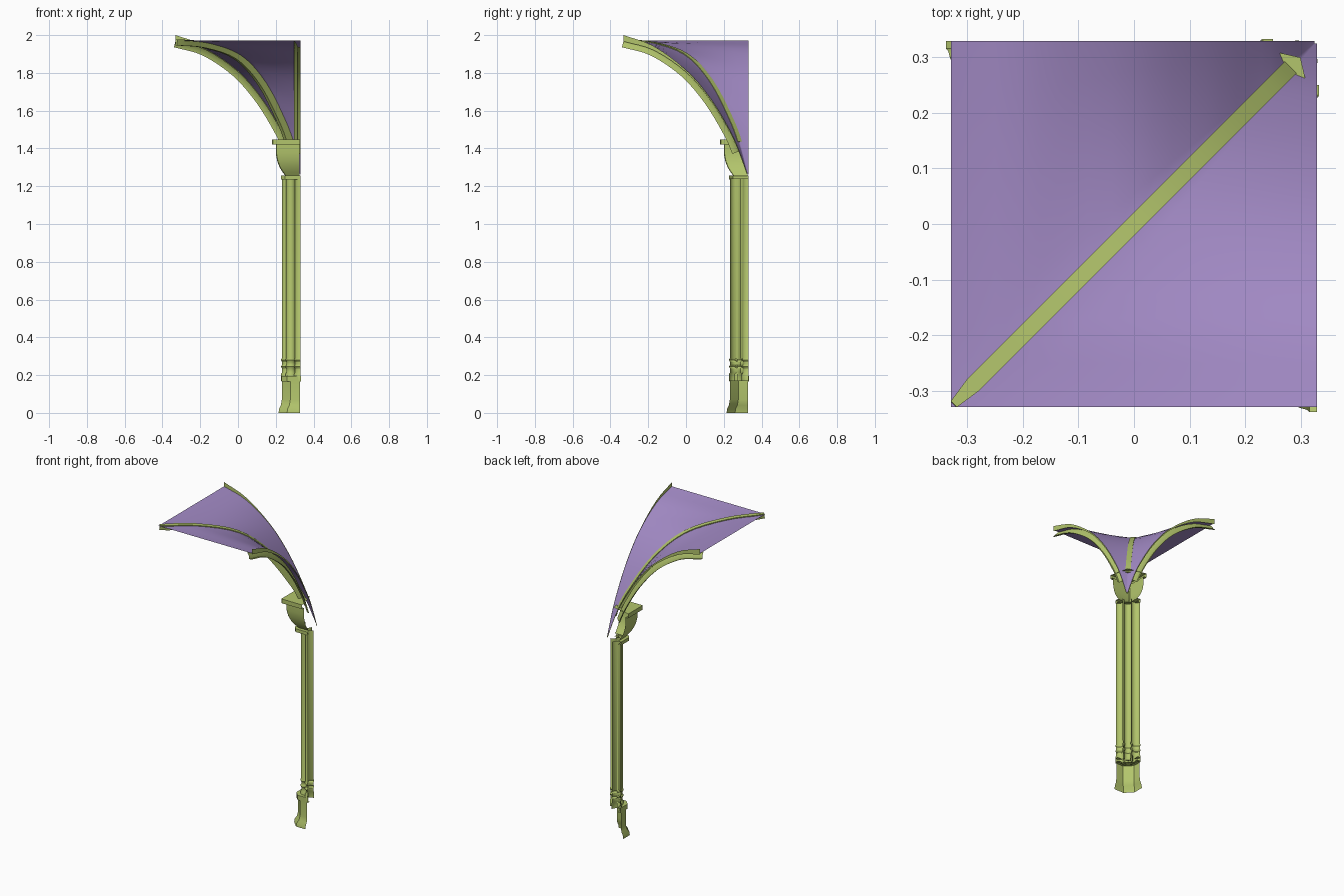
import bpy, bmesh, math
from mathutils import Vector

cube = bpy.data.objects.get("Cube")
if cube:
    bpy.data.objects.remove(cube, do_unlink=True)


def material(name, rgb):
    m = bpy.data.materials.new(name)
    m.use_nodes = True
    m.diffuse_color = (*rgb, 1)
    m.node_tree.nodes["Principled BSDF"].inputs["Base Color"].default_value = (*rgb, 1)
    return m


STONE = material("moss green stone", (0.45, 0.56, 0.15))
VAULT = material("lilac plaster", (0.37, 0.26, 0.57))


def loft(name, rings, mat, closed=False, angle=32):
    """Skin a list of equal-length point rings; closed rings get end caps."""
    bm = bmesh.new()
    rows = [[bm.verts.new(p) for p in ring] for ring in rings]
    n = len(rows[0])
    for a, b in zip(rows, rows[1:]):
        for i in range(n if closed else n - 1):
            j = (i + 1) % n
            bm.faces.new((a[i], a[j], b[j], b[i]))
    if closed:
        bm.faces.new(rows[0])
        bm.faces.new(rows[-1])
    bmesh.ops.recalc_face_normals(bm, faces=bm.faces)
    mesh = bpy.data.meshes.new(name)
    bm.to_mesh(mesh)
    bm.free()
    mesh.materials.append(mat)
    ob = bpy.data.objects.new(name, mesh)
    bpy.context.collection.objects.link(ob)
    bpy.ops.object.select_all(action='DESELECT')
    ob.select_set(True)
    bpy.context.view_layer.objects.active = ob
    bpy.ops.object.shade_smooth_by_angle(angle=math.radians(angle))
    return ob


def corner_shell(name, levels, outer, chamfer=0.004):
    """Two front faces of a square block, open at both wall planes; levels are (near edge, z)."""
    return loft(name, [[(outer, a, z), (a + chamfer, a, z), (a, a + chamfer, z), (a, outer, z)]
                       for a, z in levels], STONE)


def colonnette(name, x, y, radius, facing, spread, profile, sides=12):
    """Lathed part-round shaft; profile radii are multiples of the shaft radius."""
    angles = [math.radians(facing - spread + 2 * spread * k / sides) for k in range(sides + 1)]
    return loft(name, [[(x + f * radius * math.cos(t), y + f * radius * math.sin(t), z)
                        for t in angles] for f, z in profile], STONE)


def smooth_points(points, steps=4):
    """Catmull-Rom samples through the given points."""
    p = [Vector(q) for q in points]
    p = [2 * p[0] - p[1]] + p + [2 * p[-1] - p[-2]]
    out = []
    for a, b, c, d in zip(p, p[1:], p[2:], p[3:]):
        for k in range(steps):
            t = k / steps
            out.append(0.5 * (2 * b + (c - a) * t + (2 * a - 5 * b + 4 * c - d) * t ** 2
                              + (3 * b - a - 3 * c + d) * t ** 3))
    return out + [p[-2]]


# Plinth, rings and capital
corner_shell("plinth", [(0.215, 0), (0.217, 0.02), (0.227, 0.04), (0.232, 0.07), (0.232, 0.175),
                        (0.25, 0.175)], 0.327, 0.045)
corner_shell("base_ring", [(0.25, 0.165), (0.23, 0.165), (0.23, 0.195), (0.25, 0.195)],
             0.333, 0.03)
corner_shell("neck_ring", [(0.25, 1.235), (0.228, 1.235), (0.228, 1.256), (0.25, 1.256)],
             0.33, 0.02)
corner_shell("capital_bell", [(0.25, 1.255), (0.236, 1.275), (0.22, 1.3), (0.207, 1.335),
                              (0.2, 1.375), (0.2, 1.42)], 0.325)
corner_shell("abacus", [(0.2, 1.42), (0.18, 1.42), (0.18, 1.447)], 0.327)
loft("abacus_top", [[(0.18, 0.18, 1.447), (0.327, 0.18, 1.447)],
                    [(0.18, 0.327, 1.447), (0.3, 0.3, 1.447)]], STONE)

# Clustered shaft: three colonnettes on moulded feet
foot = [(1.15, 0.17), (1.15, 0.205), (0.95, 0.215), (0.95, 0.235), (1.17, 0.245),
        (0.95, 0.255), (0.95, 0.27), (1.17, 0.28), (1, 0.29), (1, 1.24)]
colonnette("front_colonnette", 0.28, 0.28, 0.025, 225, 120, foot)
colonnette("left_colonnette", 0.331, 0.262, 0.03, 180, 90, foot)
colonnette("right_colonnette", 0.262, 0.331, 0.03, 270, 90, foot)

# Arch curves as (position along the side, height)
groin = smooth_points([(-0.33, 1.972), (-0.17, 1.957), (0, 1.895), (0.13, 1.755),
                       (0.23, 1.565), (0.28, 1.435), (0.325, 1.27)])
wall = smooth_points([(-0.33, 1.972), (-0.17, 1.925), (0, 1.81), (0.13, 1.66),
                      (0.23, 1.495), (0.28, 1.385), (0.325, 1.26)])


def rib(name, curve, place, section, closed):
    """Sweep a section of (sideways, offset); place maps (along, height, sideways) to 3D."""
    rings = []
    for i, p in enumerate(curve):
        d = (curve[min(i + 1, len(curve) - 1)] - curve[max(i - 1, 0)]).normalized()
        n = Vector((-d.y, d.x))
        rings.append([place(p.x + n.x * h, p.y + n.y * h, w) for w, h in section])
    return loft(name, rings, STONE, closed)


# Diagonal rib, trimmed to the crown corner and stopping on the abacus
r2 = math.sqrt(0.5)
rib("diagonal_rib", groin[:-4],
    lambda s, z, w: (max(s + w * r2, -0.33), max(s - w * r2, -0.33), z),
    [(-0.015, 0.006), (0.015, 0.006), (0.01, -0.026), (-0.01, -0.026)], True)

# Vault web: one softly shaded sheet from wall to groin to wall
web = []
for g, w in zip(groin, wall):
    cell = []
    for k in range(7):
        t = k / 6
        cell.append((g.x + (0.33 - g.x) * t, g.x, g.y + (w.y - g.y) * t))
    web.append(cell[::-1] + [(y, x, z) for x, y, z in cell[1:]])
loft("vault_web", web, VAULT, angle=180)

# Mirrored wall ribs, open at the wall, with a thin raised edge
for side, swap in (("left", False), ("right", True)):
    def put(x, y, z, swap=swap):
        return (y, x, z) if swap else (x, y, z)

    edge = []
    for i, w in enumerate(wall):
        lift = max(0.028 - 0.003 * i, 0.005)
        edge.append([put(0.33, w.x, w.y + lift), put(0.33, w.x, w.y - 0.006)])
    loft(side + "_vault_edge", edge, STONE)
    rib(side + "_wall_rib", wall[:-4], lambda s, z, w: put(w, s, z),
        [(0.33, -0.037), (0.316, -0.037), (0.312, -0.02), (0.296, -0.002)], False)
